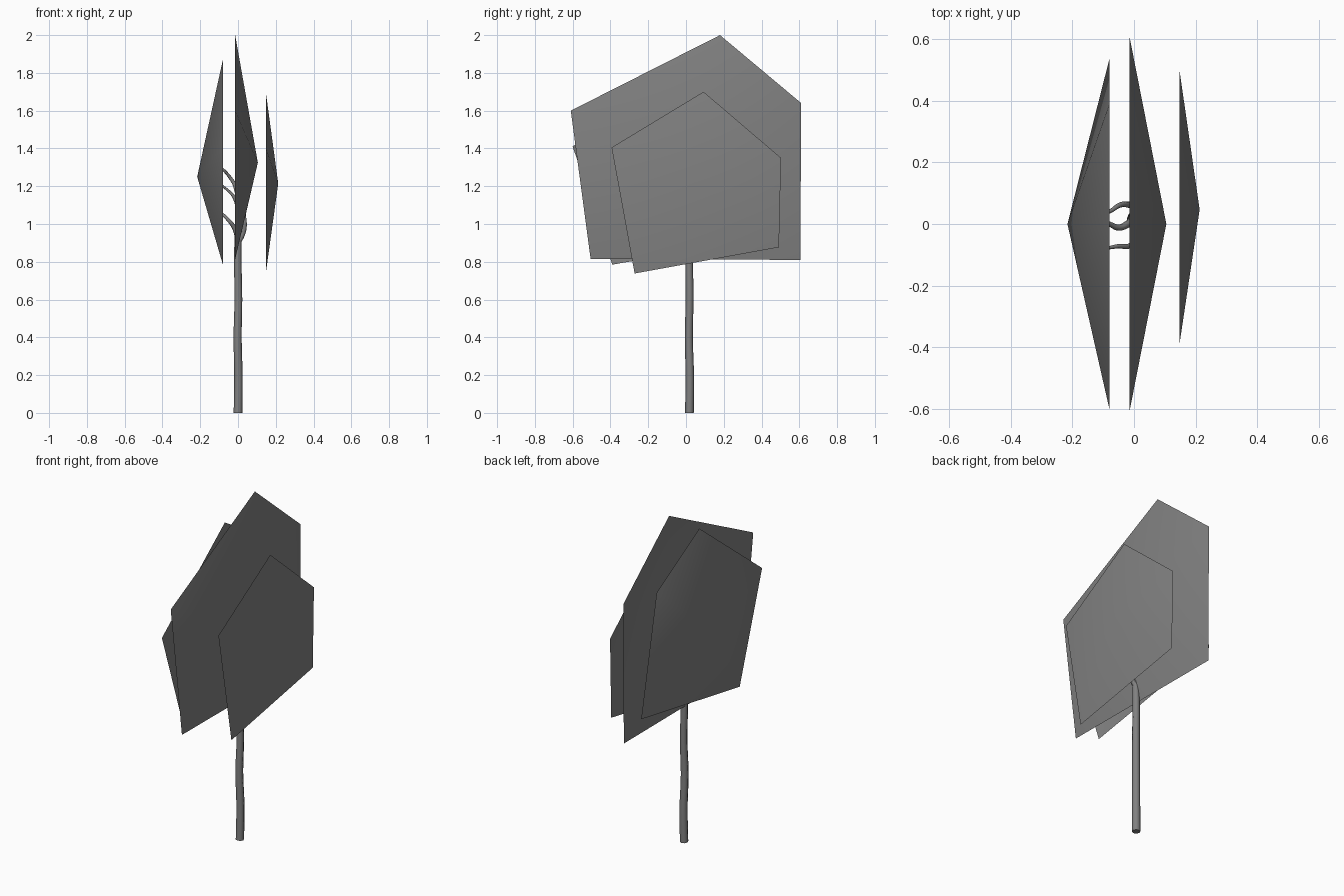
import bpy
import bmesh

if "Cube" in bpy.data.objects:
    bpy.data.objects.remove(bpy.data.objects["Cube"])


def material(name, colour):
    m = bpy.data.materials.new(name)
    m.diffuse_color = (*colour, 1)
    m.use_nodes = True
    m.node_tree.nodes["Principled BSDF"].inputs["Base Color"].default_value = m.diffuse_color
    return m


grey = material("grey", (0.22, 0.22, 0.22))


def leaf_card(name, rim_x, apex, rim):
    """Shallow five-sided cone; rim is clockwise (y, z) seen from +x."""
    bm = bmesh.new()
    tip = bm.verts.new(apex)
    ring = [bm.verts.new((rim_x, y, z)) for y, z in rim]
    for i, a in enumerate(ring):
        b = ring[(i + 1) % len(ring)]
        face = bm.faces.new((tip, b, a) if apex[0] > rim_x else (tip, a, b))
        face.smooth = True
    mesh = bpy.data.meshes.new(name)
    bm.to_mesh(mesh)
    bm.free()
    mesh.materials.append(grey)
    bpy.context.collection.objects.link(bpy.data.objects.new(name, mesh))


def limb(name, points, start_radius, end_radius):
    """Tapering round tube through the points."""
    curve = bpy.data.curves.new(name, 'CURVE')
    curve.dimensions = '3D'
    curve.bevel_depth = 1
    curve.bevel_resolution = 2
    curve.resolution_u = 4
    curve.use_fill_caps = True
    spline = curve.splines.new('BEZIER')
    spline.bezier_points.add(len(points) - 1)
    for i, (bp, co) in enumerate(zip(spline.bezier_points, points)):
        bp.co = co
        bp.handle_left_type = bp.handle_right_type = 'AUTO'
        t = i / (len(points) - 1)
        bp.radius = start_radius + (end_radius - start_radius) * t
    curve.materials.append(grey)
    bpy.context.collection.objects.link(bpy.data.objects.new(name, curve))


# Foliage cards
leaf_card("middle_foliage", -0.015, (0.105, 0.0, 1.325),
          [(0.18, 2.0), (0.61, 1.64), (0.605, 0.81), (-0.505, 0.815), (-0.61, 1.60)])
leaf_card("right_foliage", 0.147, (0.213, 0.047, 1.214),
          [(0.093, 1.70), (0.503, 1.35), (0.492, 0.877), (-0.272, 0.738), (-0.394, 1.405)])
leaf_card("left_foliage", -0.08, (-0.216, 0.0, 1.25),
          [(-0.01, 1.87), (0.39, 1.64), (0.535, 0.945), (-0.39, 0.785), (-0.60, 1.41)])

# Trunk, slightly wavy
limb("trunk", [(0, 0.018, 0), (0.002, 0.02, 0.2), (-0.002, 0.015, 0.4),
               (0.002, 0.019, 0.6), (-0.001, 0.017, 0.8), (0, 0.016, 0.93)],
     0.023, 0.019)

# Branches
limb("right_branch", [(0, 0.016, 0.9), (0.03, 0.01, 0.96), (0.036, 0.0, 1.02),
                      (0.015, 0.01, 1.12)], 0.015, 0.007)
limb("low_left_branch", [(0, 0.016, 0.92), (-0.02, 0.0, 0.98), (-0.05, -0.012, 1.02),
                         (-0.08, 0.0, 1.05), (-0.11, 0.01, 1.08)], 0.014, 0.006)
limb("back_left_branch", [(0, 0.016, 0.92), (0.0, 0.05, 1.07), (-0.015, 0.062, 1.20),
                          (-0.045, 0.062, 1.25), (-0.08, 0.04, 1.29),
                          (-0.10, 0.035, 1.31)], 0.014, 0.005)
limb("front_left_branch", [(0, 0.016, 0.92), (0.0, -0.05, 1.05), (-0.02, -0.073, 1.14),
                           (-0.05, -0.072, 1.175), (-0.08, -0.077, 1.2),
                           (-0.10, -0.08, 1.22)], 0.012, 0.004)
